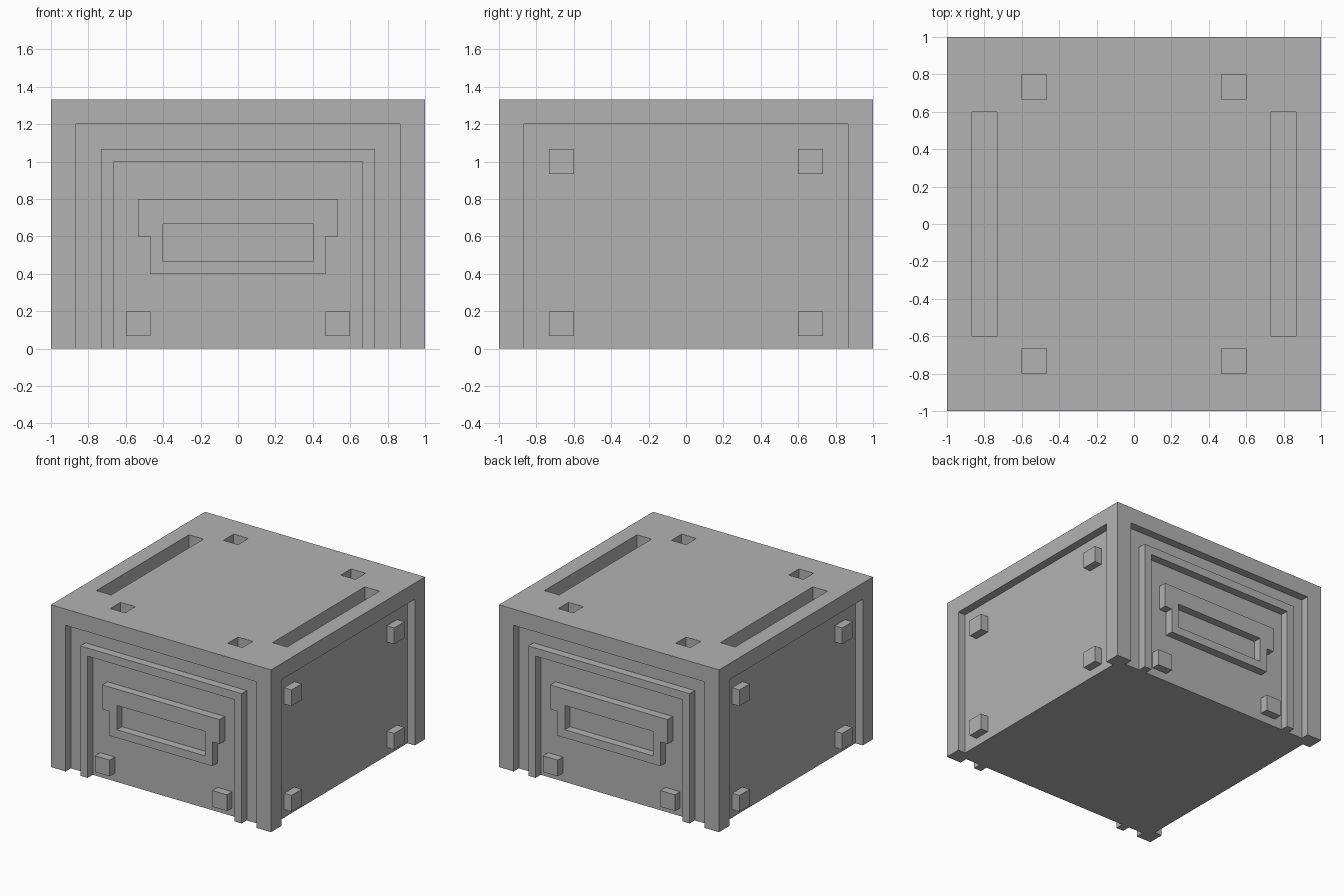
import bpy
import bmesh
from mathutils import Matrix

if "Cube" in bpy.data.objects:
    bpy.data.objects.remove(bpy.data.objects["Cube"], do_unlink=True)

U = 1 / 15            # module size: everything sits on this grid
W, H = 15, 20         # half width and height in modules
PANEL = W - 1         # plane of the recessed panels

grey = bpy.data.materials.new("plain grey")
grey.use_nodes = True
grey.diffuse_color = (0.45, 0.45, 0.45, 1)
grey.node_tree.nodes["Principled BSDF"].inputs["Base Color"].default_value = grey.diffuse_color


def add_object(name, bm):
    """Turn a bmesh in module units into a scene object."""
    bmesh.ops.scale(bm, vec=(U, U, U), verts=bm.verts)
    bmesh.ops.recalc_face_normals(bm, faces=bm.faces)
    mesh = bpy.data.meshes.new(name)
    bm.to_mesh(mesh)
    bm.free()
    mesh.materials.append(grey)
    obj = bpy.data.objects.new(name, mesh)
    bpy.context.collection.objects.link(obj)
    return obj


def prism(name, profile, y0, y1, turn=0):
    """Extrude an x-z outline from y0 to y1, then turn it about z."""
    bm = bmesh.new()
    face = bm.faces.new([bm.verts.new((x, y0, z)) for x, z in profile])
    grown = bmesh.ops.extrude_face_region(bm, geom=[face])["geom"]
    tips = [v for v in grown if isinstance(v, bmesh.types.BMVert)]
    bmesh.ops.translate(bm, verts=tips, vec=(0, y1 - y0, 0))
    bm.transform(Matrix.Rotation(turn, 4, "Z"))
    return add_object(name, bm)


def box(name, xs, ys, zs, turn=0):
    (x0, x1), (z0, z1) = xs, zs
    return prism(name, [(x0, z0), (x1, z0), (x1, z1), (x0, z1)], *ys, turn)


def cut(target, cutter):
    """Subtract the cutter from the target and discard it."""
    cutter.hide_render = True
    mod = target.modifiers.new("cut", "BOOLEAN")
    mod.operation, mod.solver, mod.object = "DIFFERENCE", "EXACT", cutter
    bpy.context.view_layer.objects.active = target
    bpy.ops.object.modifier_apply(modifier=mod.name)
    bpy.data.objects.remove(cutter, do_unlink=True)


QUARTER = 1.5707963268
SIDES = {"front": 0, "left": QUARTER, "back": 2 * QUARTER, "right": 3 * QUARTER}

# Main body with a recessed panel on each side, open at the bottom
body = box("body", (-W, W), (-W, W), (0, H))
for turn in SIDES.values():
    cut(body, box("recess_cutter", (-13, 13), (-W - 1, -PANEL), (-1, 18), turn))

# Long slots and square sockets in the top
for s in (-1, 1):
    cut(body, box("slot_cutter", sorted((11 * s, 13 * s)), (-9, 9), (H - 2, H + 1)))
    for t in (-1, 1):
        cut(body, box("socket_cutter", sorted((7 * s, 9 * s)),
                      sorted((10 * t, 12 * t)), (H - 2, H + 1)))

# Raised door frame, handle plate and pegs
FRAME = [(-11, 0), (-11, 16), (11, 16), (11, 0), (10, 0), (10, 15), (-10, 15), (-10, 0)]
HANDLE = [(-7, 6), (7, 6), (7, 9), (8, 9), (8, 12), (-8, 12), (-8, 9), (-7, 9)]
DEPTH = (-W, -PANEL)

for side, turn in SIDES.items():
    if side in ("front", "back"):
        prism(f"{side}_door_frame", FRAME, *DEPTH, turn)
        handle = prism(f"{side}_handle", HANDLE, *DEPTH, turn)
        cut(handle, box("grip_cutter", (-6, 6), (-W - 1, -PANEL + 1), (7, 10), turn))
        inner, rows = 7, {"lower": 1}
    else:
        inner, rows = 9, {"lower": 1, "upper": 14}
    for row, z in rows.items():
        for s in (-1, 1):
            box(f"{side}_{row}_peg", sorted((inner * s, (inner + 2) * s)),
                DEPTH, (z, z + 2), turn)
